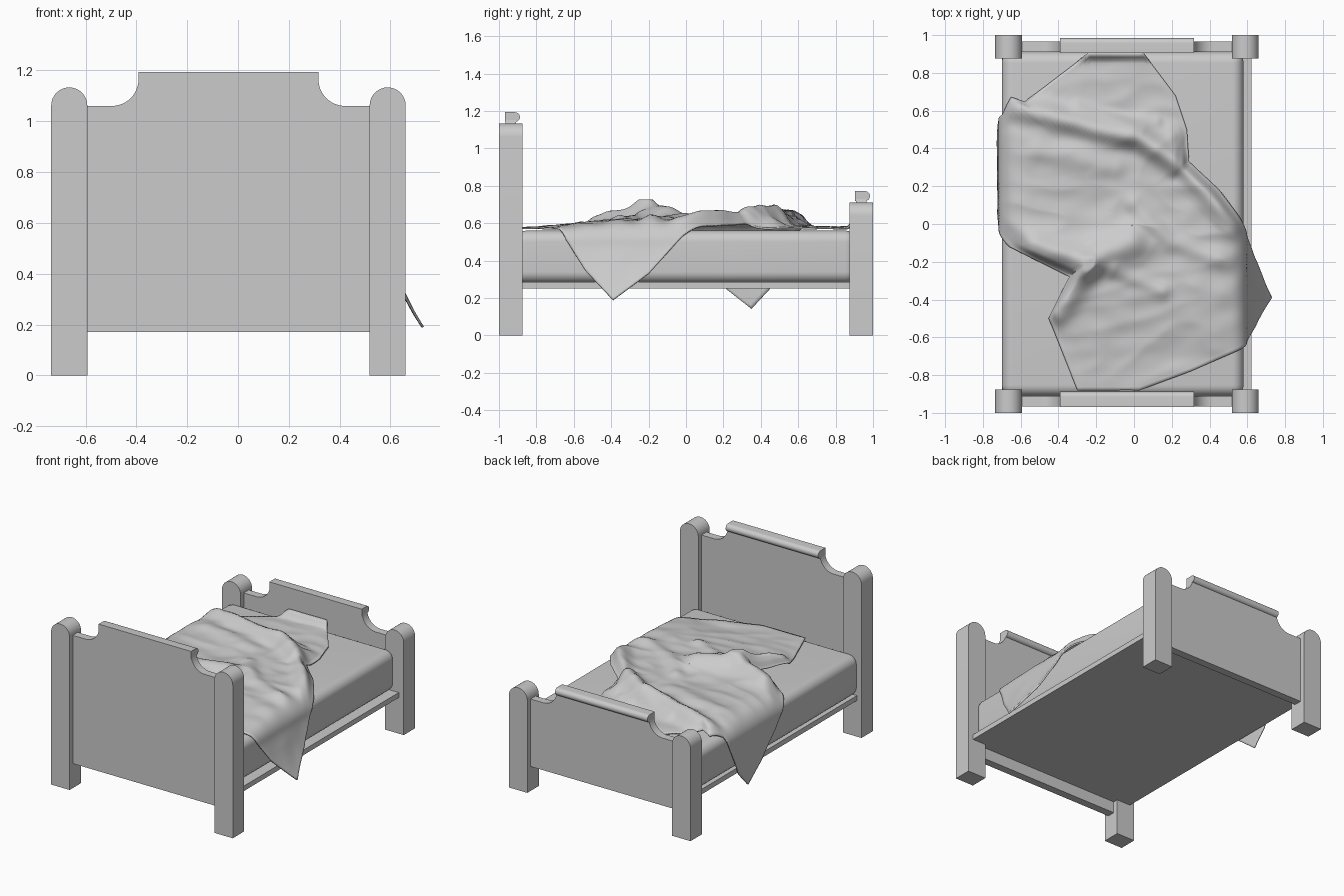
import bpy, bmesh, math
from mathutils import Vector, noise

if "Cube" in bpy.data.objects:
    bpy.data.objects.remove(bpy.data.objects["Cube"])

CX = -0.0375  # bed's own centre line in x


def make(name, bm, smooth=None):
    bmesh.ops.recalc_face_normals(bm, faces=bm.faces[:])
    me = bpy.data.meshes.new(name)
    bm.to_mesh(me)
    bm.free()
    ob = bpy.data.objects.new(name, me)
    bpy.context.collection.objects.link(ob)
    if smooth is not None:
        bpy.ops.object.select_all(action='DESELECT')
        ob.select_set(True)
        bpy.context.view_layer.objects.active = ob
        bpy.ops.object.shade_smooth_by_angle(angle=math.radians(smooth))
    return ob


def extrude(name, pts, vec):
    """Prism from a closed 3D profile."""
    bm = bmesh.new()
    f = bm.faces.new([bm.verts.new(p) for p in pts])
    r = bmesh.ops.extrude_face_region(bm, geom=[f])
    vs = [v for v in r['geom'] if isinstance(v, bmesh.types.BMVert)]
    bmesh.ops.translate(bm, vec=vec, verts=vs)
    return make(name, bm, 35)


def box(name, lo, hi, bevel=0, smooth=None):
    bm = bmesh.new()
    bmesh.ops.create_cube(bm, size=1)
    for v in bm.verts:
        v.co = [(a + b) / 2 + c * (b - a) for a, b, c in zip(lo, hi, v.co)]
    if bevel:
        bmesh.ops.bevel(bm, geom=bm.edges[:], offset=bevel, segments=8,
                        profile=0.5, affect='EDGES')
    return make(name, bm, smooth)


def arc(cx, cz, r, a0, a1, n=12):
    return [(cx + r * math.cos(math.radians(a0 + (a1 - a0) * i / n)),
             cz + r * math.sin(math.radians(a0 + (a1 - a0) * i / n))) for i in range(n + 1)]


# Head and foot ends: posts, panel with concave shoulders, rolled cap
def bed_end(prefix, top, y_post, y_panel, y_cap):
    for side, x in (("left", CX - 0.6265), ("right", CX + 0.6265)):
        prof = [(x - 0.071, 0), (x + 0.071, 0)] + arc(x, top - 0.131, 0.071, 0, 180, 16)
        extrude(f"{prefix}_post_{side}", [(a, y_post, z) for a, z in prof], (0, 0.125, 0))
    half = [(0.56, 0.17), (0.56, top - 0.133)] + arc(0.459, top - 0.028, 0.105, 270, 180) \
        + [(0.354, top - 0.004)]
    prof = half + [(-a, z) for a, z in reversed(half)]
    extrude(f"{prefix}_panel", [(CX + a, y_panel, z) for a, z in prof], (0, 0.055, 0))
    cap = [(y_cap, top - 0.052), (y_cap, top)] + arc(y_cap + 0.054, top - 0.026, 0.026, 90, -90)
    extrude(f"{prefix}_cap", [(CX - 0.355, y, z) for y, z in cap], (0.71, 0, 0))


bed_end("headboard", 1.193, -1.0, -0.965, -0.968)
bed_end("footboard", 0.771, 0.875, 0.91, 0.904)

# Base slab and mattress
box("base_slab", (-0.70, -0.912, 0.25), (0.622, 0.912, 0.285))
box("mattress", (-0.70, -0.912, 0.28), (0.58, 0.912, 0.56), 0.06, 40)

# Blanket outline, laid flat (hanging corners unrolled)
outline = [(-0.24, 0.905), (0.05, 0.905), (0.22, 0.68), (0.28, 0.5), (0.29, 0.33),
           (0.45, 0.18), (0.6, -0.02), (0.8, -0.2), (0.94, -0.39), (0.78, -0.54),
           (0.62, -0.64), (0.3, -0.78),
           (0.03, -0.88), (-0.3, -0.88), (-0.45, -0.5), (-0.34, -0.28), (-0.5, -0.2),
           (-0.66, -0.12), (-0.99, 0.2), (-1.108, 0.35), (-1.0, 0.45), (-0.70, 0.58),
           (-0.65, 0.67), (-0.58, 0.645)]
# Folds: path, height, width
folds = [
    ([(-0.68, 0.62), (-0.45, 0.58), (-0.2, 0.51), (0.03, 0.46), (0.28, 0.29), (0.54, 0.0)], 0.075, 0.06),
    ([(-0.3, 0.62), (0.0, 0.52), (0.12, 0.54)], 0.02, 0.03),
    ([(-0.52, -0.14), (-0.25, -0.2), (-0.02, -0.1)], 0.075, 0.09),
    ([(-0.24, -0.22), (-0.41, -0.47)], 0.05, 0.06),
    ([(-0.1, -0.25), (0.15, -0.35)], 0.02, 0.04),
    ([(0.0, 0.1), (0.2, -0.1), (0.5, -0.2)], 0.025, 0.05),
    ([(-0.5, 0.4), (-0.1, 0.3)], 0.02, 0.06),
]


def smooth(a, b, x):
    t = min(1, max(0, (x - a) / (b - a)))
    return t * t * (3 - 2 * t)


def path_dist(p, path):
    best = 9
    for a, b in zip(path, path[1:]):
        a, b = Vector(a), Vector(b)
        t = max(0, min(1, (p - a).dot(b - a) / (b - a).length_squared))
        best = min(best, (p - a - (b - a) * t).length)
    return best


def drape(u, v, edge):
    p = Vector((u, v))
    h = 0.04 * smooth(0, 0.15, edge) * smooth(0.62, 0.45, v) * smooth(-0.85, -0.3, v)
    for path, height, width in folds:
        h += height * math.exp(-(path_dist(p, path) / width) ** 2)
    wr = 1 - abs(noise.noise(Vector((u * 3 + v * 2, v * 6 - u * 2, 3.1)))) * 2
    h += 0.009 * wr + 0.005 * noise.noise(Vector((u * 8, v * 12, 0)))
    h *= 0.45 + 0.55 * smooth(0, 0.06, edge)
    s, start, flare = (1, 0.515, 0.135) if u > 0 else (-1, 0.635, 0.0)
    d, r = abs(u) - start, 0.078
    h = min(max(h, 0.0), 0.152) * smooth(0.12, -0.08, d)
    z = 0.57 + h + 0.05 * smooth(0.86, 0.905, v)
    if d <= 0:
        return u, v, z
    a = min(d / r, math.pi / 2)
    down = max(0, d - r * math.pi / 2)
    x = start + r * math.sin(a) + flare * (2.2 * down * down + 0.45 * down) / 0.35
    x += (0.006 * noise.noise(Vector((v * 7, down * 4, 5))) + 0.006) * smooth(0, 0.1, down)
    return s * x, v, z - r * (1 - math.cos(a)) - down


# Blanket: rings from the centre out to the outline
rim = []
for a, b in zip(outline, outline[1:] + outline[:1]):
    a, b = Vector(a), Vector(b)
    n = max(2, round((b - a).length / 0.025))
    rim += [a.lerp(b, i / n) for i in range(n)]
RINGS = 50
bm = bmesh.new()
centre = bm.verts.new(drape(0, 0, 1))
prev = None
for i in range(1, RINGS + 1):
    t = i / RINGS
    ring = [bm.verts.new(drape(q.x * t, q.y * t, (1 - t) * q.length)) for q in rim]
    for j in range(len(rim)):
        k = (j + 1) % len(rim)
        if prev:
            bm.faces.new((prev[j], ring[j], ring[k], prev[k]))
        else:
            bm.faces.new((centre, ring[j], ring[k]))
    prev = ring
blanket = make("blanket", bm, 60)
mod = blanket.modifiers.new("thickness", 'SOLIDIFY')
mod.thickness = 0.01
mod.offset = 0
